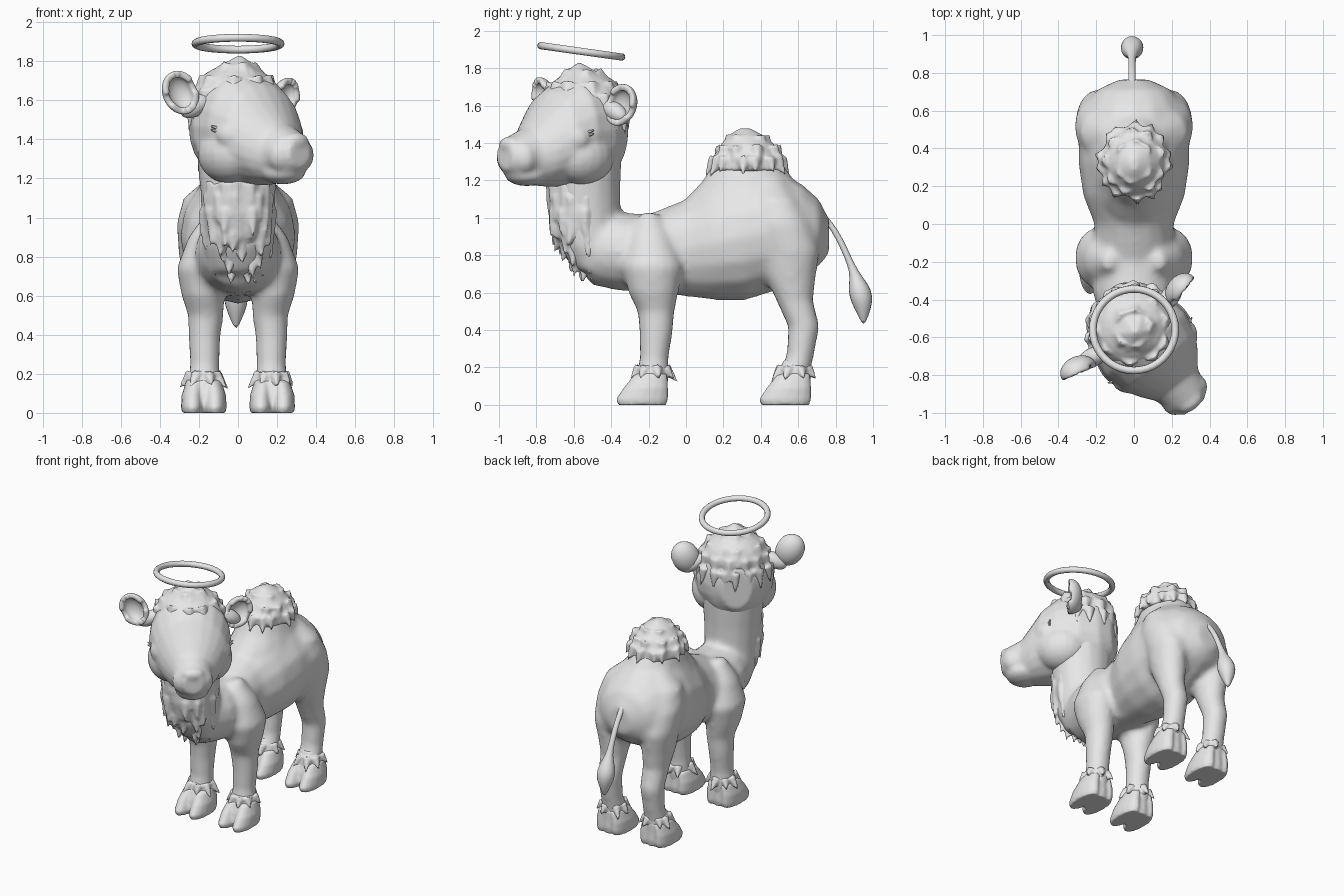
import bpy, bmesh, random
from math import cos, sin, pi, radians
from mathutils import Matrix, Vector

if "Cube" in bpy.data.objects:
    bpy.data.objects.remove(bpy.data.objects["Cube"], do_unlink=True)
random.seed(4)

grey = bpy.data.materials.new("plain grey")
grey.use_nodes = True
colour = (.8, .8, .8, 1)
grey.diffuse_color = colour
grey.node_tree.nodes["Principled BSDF"].inputs["Base Color"].default_value = colour

# The head is modelled facing forward, then turned to its left
HEAD = Matrix.Translation((0, -.56, 0)) @ Matrix.Rotation(radians(38), 4, 'Z')


def loft(bm, rings, axis='Z', n=16):
    """Skin elliptical rings (x, y, z, half width, half depth), with end caps."""
    loops = []
    for x, y, z, a, b in rings:
        loop = []
        for i in range(n):
            t = 2 * pi * i / n
            u, v = a * cos(t), b * sin(t)
            co = (x + u, y + v, z) if axis == 'Z' else (x + u, y, z + v)
            loop.append(bm.verts.new(co))
        loops.append(loop)
    for low, high in zip(loops, loops[1:]):
        for i in range(n):
            j = (i + 1) % n
            bm.faces.new((low[i], low[j], high[j], high[i]))
    bm.faces.new(loops[0])
    bm.faces.new(loops[-1])


def ball(bm, centre, size, turn=Matrix()):
    matrix = Matrix.Translation(centre) @ turn @ Matrix.Diagonal((*size, 1))
    return bmesh.ops.create_uvsphere(bm, u_segments=20, v_segments=12,
                                     radius=1, matrix=matrix)["verts"]


def spike(bm, base, direction, length, width):
    d = Vector(direction).normalized()
    matrix = (Matrix.Translation(Vector(base) + d * length * .4)
              @ d.to_track_quat('Z', 'Y').to_matrix().to_4x4())
    bmesh.ops.create_cone(bm, cap_ends=True, segments=6, radius1=width,
                          radius2=.004, depth=length, matrix=matrix)


def tuft_ring(bm, centre, a, b, count, length, width, flare=.5, start=0, sweep=2 * pi):
    """Ring of pointed locks that hang down and flare outward."""
    for i in range(count):
        t = start + sweep * (i + random.uniform(.25, .75)) / count
        out = Vector((cos(t), sin(t), 0))
        base = Vector(centre) + Vector((a * out.x, b * out.y, 0))
        spike(bm, base, out * flare - Vector((0, 0, 1)),
              length * random.uniform(.75, 1.2), width)


def finish(name, bm, matrix=None, remesh=0, soften=5, thickness=0, subdivide=0):
    if matrix:
        bm.transform(matrix)
    bmesh.ops.recalc_face_normals(bm, faces=bm.faces)
    mesh = bpy.data.meshes.new(name)
    bm.to_mesh(mesh)
    bm.free()
    mesh.materials.append(grey)
    ob = bpy.data.objects.new(name, mesh)
    bpy.context.collection.objects.link(ob)
    bpy.ops.object.select_all(action='DESELECT')
    ob.select_set(True)
    bpy.context.view_layer.objects.active = ob
    bpy.ops.object.shade_smooth_by_angle(angle=radians(50))
    if remesh:
        mod = ob.modifiers.new("blend", 'REMESH')
        mod.mode = 'VOXEL'
        mod.voxel_size = remesh
        mod.use_smooth_shade = True
        mod = ob.modifiers.new("soften", 'SMOOTH')
        mod.factor = .5
        mod.iterations = soften
    if thickness:
        mod = ob.modifiers.new("thickness", 'SOLIDIFY')
        mod.thickness = thickness
        mod.offset = 0
    if subdivide:
        mod = ob.modifiers.new("round", 'SUBSURF')
        mod.levels = mod.render_levels = subdivide


# Body, hump, neck and legs blended into one skin
bm = bmesh.new()
trunk = [(-.6, .86, .09, .1), (-.5, .83, .18, .19), (-.36, .82, .22, .21),
         (-.2, .81, .22, .21), (0, .84, .21, .26), (.15, .87, .27, .31),
         (.32, .9, .295, .34), (.48, .93, .295, .32), (.62, .93, .26, .25),
         (.71, .92, .2, .18), (.765, .9, .08, .09)]
loft(bm, [(0, *r) for r in trunk], 'Y')
hump = [(.36, 1, .25, .41), (.34, 1.11, .215, .335), (.335, 1.2, .18, .245),
        (.33, 1.27, .16, .2), (.32, 1.43, .07, .08)]
loft(bm, [(0, *r) for r in hump])
neck = [(-.48, .72, .15, .12), (-.51, .85, .18, .17), (-.53, 1, .185, .18),
        (-.54, 1.15, .195, .19), (-.54, 1.4, .22, .2)]
loft(bm, [(0, *r) for r in neck])
front_leg = [(.13, -.2, 1.03, .03, .04), (.17, -.19, .9, .085, .11),
             (.2, -.18, .74, .115, .16), (.18, -.175, .6, .11, .135),
             (.165, -.16, .5, .092, .1), (.172, -.16, .39, .083, .09),
             (.17, -.17, .25, .076, .078), (.175, -.18, .15, .085, .09),
             (.175, -.19, .03, .08, .08)]
hind_leg = [(.12, .46, 1.2, .04, .06), (.17, .48, 1.1, .11, .12),
            (.195, .51, .97, .12, .155), (.19, .56, .82, .115, .155),
            (.175, .56, .68, .105, .135), (.17, .58, .56, .088, .1),
            (.17, .63, .42, .08, .085), (.17, .61, .26, .074, .074),
            (.17, .57, .15, .085, .09), (.17, .57, .03, .08, .08)]
for side in (-1, 1):
    for leg in (front_leg, hind_leg):
        loft(bm, [(side * x, y, z, a, b) for x, y, z, a, b in leg])
finish("body", bm, remesh=.02, soften=8)

# Hooves cleft at the front, with shaggy fetlocks
for label, y, ankle in (("front", -.235, -.18), ("hind", .53, .58)):
    for name, side in (("left", 1), ("right", -1)):
        bm = bmesh.new()
        x = side * .175
        loft(bm, [(x, y + .035, 0, .105, .095), (x, y + .03, .04, .115, .108),
                  (x, y + .035, .1, .108, .1), (x, y + .05, .17, .09, .085)])
        for toe in (-1, 1):
            u = x + toe * .057
            loft(bm, [(u, y, 0, .055, .13), (u, y, .03, .06, .14),
                      (u, y + .02, .09, .057, .12),
                      (u - toe * .01, y + .045, .16, .045, .09)])
        finish(f"{label}_{name}_hoof", bm, remesh=.009, soften=4)
        bm = bmesh.new()
        loft(bm, [(x, ankle - .01, .13, .092, .09), (x, ankle, .18, .082, .085),
                  (x, ankle, .24, .055, .058)])
        tuft_ring(bm, (x, ankle, .19), .07, .075, 7, .09, .036, .9)
        finish(f"{label}_{name}_fetlock", bm, remesh=.009, soften=3)

# Woolly cap on the hump
bm = bmesh.new()
loft(bm, [(0, .33, 1.25, .175, .195), (0, .33, 1.32, .172, .188),
          (0, .33, 1.39, .135, .145), (0, .32, 1.44, .085, .095),
          (0, .315, 1.478, .02, .03)], n=20)
for z, r, count in ((1.31, .168, 14), (1.37, .14, 9), (1.425, .08, 6)):
    tuft_ring(bm, (0, .33, z), r, r + .012, count, .1, .04, .55)
finish("hump_wool", bm, remesh=.012, soften=3)

# Shaggy chest mane, tapering to a point between the shoulders
bm = bmesh.new()
mane = [(-.56, 1.17, .18, .18), (-.555, 1.02, .188, .182), (-.53, .9, .172, .175),
        (-.49, .79, .13, .14), (-.45, .71, .06, .07)]
loft(bm, [(0, *r) for r in mane])
for step in range(8):
    k = step / 2
    i = min(int(k), 3)
    f = k - i
    y, z, a, b = (p + (q - p) * f for p, q in zip(mane[i], mane[i + 1]))
    tuft_ring(bm, (0, y, z), a - .025, b - .025, 7 - step // 2, .12, .045, .25,
              pi * .9, pi * 1.2)
finish("chest_mane", bm, remesh=.013, soften=3)

# Head with broad cheeks, closed eyelids, short muzzle, nose pad and chin
bm = bmesh.new()
skull = [(.24, 1.46, .1, .14), (.17, 1.47, .19, .24), (.05, 1.47, .255, .29),
         (-.1, 1.46, .272, .295), (-.22, 1.42, .245, .255), (-.3, 1.37, .195, .2),
         (-.37, 1.335, .14, .15), (-.47, 1.325, .115, .115), (-.52, 1.33, .07, .07)]
loft(bm, [(0, *r) for r in skull], 'Y', 20)
for side in (-1, 1):
    ball(bm, (side * .06, -.435, 1.32), (.075, .072, .088))
    ball(bm, (side * .13, -.09, 1.33), (.15, .18, .155))
    turn = Matrix.Rotation(side * radians(50), 4, 'Z')
    ball(bm, (side * .205, -.2, 1.425), (.078, .052, .07), turn)
ball(bm, (0, -.485, 1.39), (.075, .045, .045))
ball(bm, (0, -.37, 1.23), (.115, .12, .06))
finish("head", bm, HEAD, remesh=.014, soften=4)

# Lashes and cupped ears
for name, side in (("left", 1), ("right", -1)):
    bm = bmesh.new()
    for i in range(2):
        spike(bm, (side * .25, -.15, 1.44 + .018 * i), (side, .4, .3), .04, .012)
    finish(name + "_lashes", bm, HEAD)

    bm = bmesh.new()
    tilt = (Matrix.Rotation(side * radians(15), 4, 'Z')
            @ Matrix.Rotation(side * radians(28), 4, 'Y'))
    cup = ball(bm, (0, 0, 0), (1, 1, 1))
    bmesh.ops.delete(bm, geom=[v for v in cup if v.co.y < -.3], context='VERTS')
    bm.transform(Matrix.Translation((side * .345 - .02, .01, 1.622 - side * .018))
                 @ tilt @ Matrix.Diagonal((.08, .062, .1, 1)))
    finish(name + "_ear", bm, HEAD, thickness=.034, subdivide=1)
    bm = bmesh.new()
    ball(bm, (side * .26, .02, 1.57), (.09, .05, .05), tilt)
    finish(name + "_ear_base", bm, HEAD)

# Woolly hair over the crown and the back of the head
bm = bmesh.new()
ball(bm, (0, .02, 1.63), (.215, .215, .155))
spike(bm, (0, -.01, 1.77), (0, -.1, 1), .07, .12)
tuft_ring(bm, (0, .01, 1.76), .08, .08, 5, .12, .05, 1.5)
tuft_ring(bm, (0, .01, 1.7), .16, .165, 9, .12, .05, .75)
tuft_ring(bm, (0, .02, 1.64), .2, .185, 8, .13, .05, .4, -.3, pi + .6)
tuft_ring(bm, (0, .03, 1.56), .225, .19, 9, .12, .045, .25, -.1, pi + .2)
finish("head_wool", bm, HEAD, remesh=.012, soften=3)

# Tail with a pointed tuft
bm = bmesh.new()
tail = [(.71, 1.04, .02), (.77, .97, .02), (.82, .89, .02), (.865, .79, .02),
        (.9, .71, .024), (.925, .64, .058), (.935, .58, .068),
        (.945, .52, .05), (.95, .43, .008)]
loft(bm, [(-.01, y, z, r, r) for y, z, r in tail], n=10)
finish("tail", bm, subdivide=1)

# Floating ring tilted over the head
bpy.ops.mesh.primitive_torus_add(major_segments=40, minor_segments=10,
                                 major_radius=.218, minor_radius=.02,
                                 location=(0, -.56, 1.89),
                                 rotation=(radians(-8), 0, 0))
halo = bpy.context.object
halo.name = "floating_ring"
halo.data.materials.append(grey)
bpy.ops.object.shade_smooth_by_angle(angle=radians(60))
